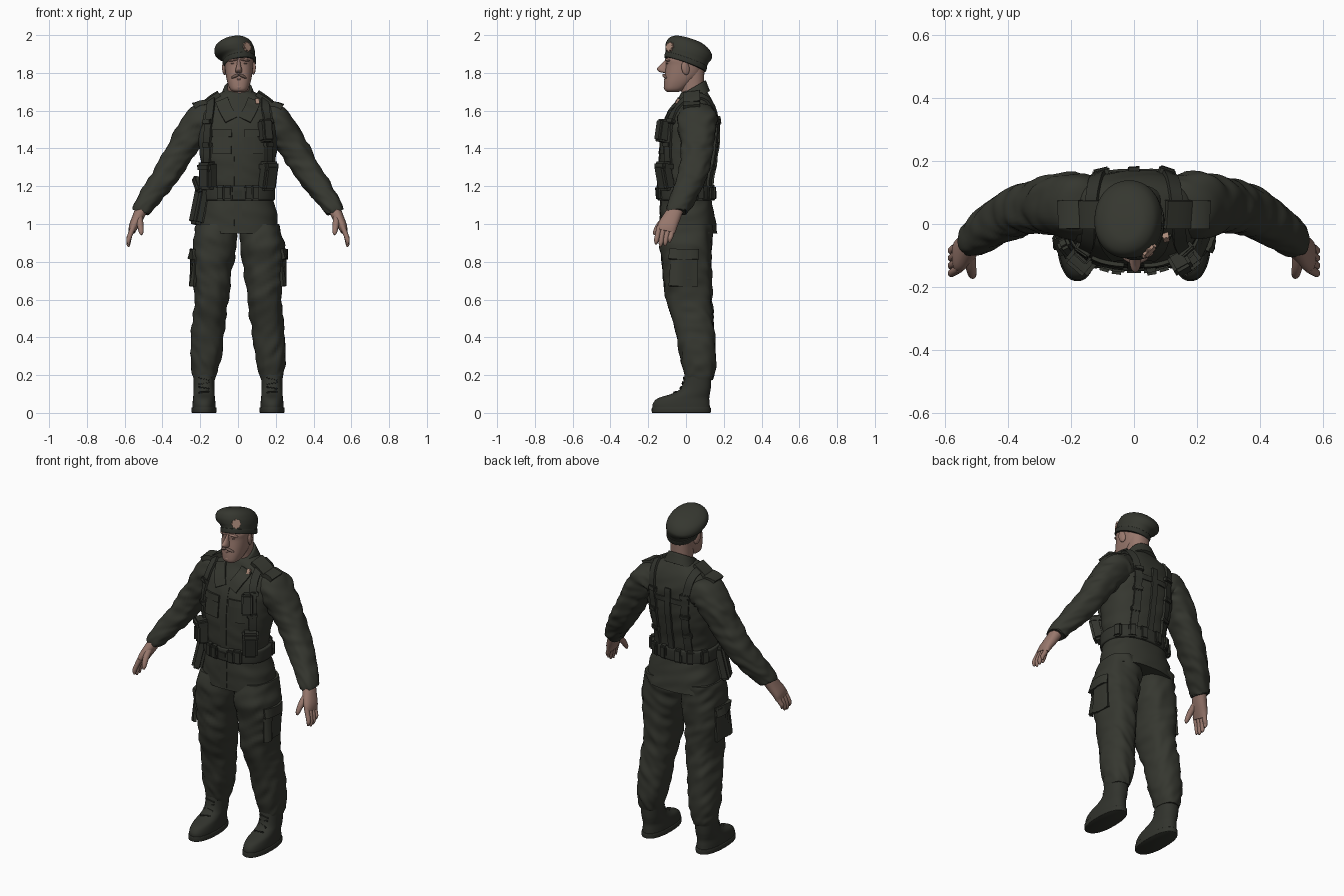
import bpy, bmesh, math
from mathutils import Vector, Matrix, Euler, noise
from mathutils.bvhtree import BVHTree

if "Cube" in bpy.data.objects:
    bpy.data.objects.remove(bpy.data.objects["Cube"])


def material(name, *rgb):
    m = bpy.data.materials.new(name)
    m.use_nodes = True
    m.diffuse_color = (*rgb, 1)
    m.node_tree.nodes["Principled BSDF"].inputs["Base Color"].default_value = (*rgb, 1)
    return m


OLIVE = material("olive_cloth", 0.036, 0.038, 0.029)
GEAR = material("dark_webbing", 0.031, 0.033, 0.026)
SKIN = material("skin", 0.31, 0.185, 0.15)
HAIR = material("greying_hair", 0.17, 0.11, 0.09)
BADGE = material("badge_metal", 0.40, 0.25, 0.19)
UP = Vector((0, 0, 1))


def finish(name, bm, mat, angle=40):
    bmesh.ops.recalc_face_normals(bm, faces=bm.faces[:])
    mesh = bpy.data.meshes.new(name)
    bm.to_mesh(mesh)
    mesh.materials.append(mat)
    mesh.shade_smooth()
    mesh.set_sharp_from_angle(angle=math.radians(angle))
    bpy.context.collection.objects.link(bpy.data.objects.new(name, mesh))
    bm.normal_update()
    tree = BVHTree.FromBMesh(bm)
    bm.free()
    return tree


def spline(points, steps):
    """Smooth list through points of any dimension."""
    p = [Vector(q) for q in points]
    p = [p[0]] + p + [p[-1]]
    out = []
    for i in range(1, len(p) - 2):
        a, b, c, d = p[i - 1:i + 3]
        for k in range(steps):
            t = k / steps
            out.append(0.5 * (2 * b + (c - a) * t + (2 * a - 5 * b + 4 * c - d) * t * t
                              + (3 * b - a - 3 * c + d) * t ** 3))
    return out + [p[-1]]


def loft(name, rings, mat, side=1, level=True, n=40, power=2.3, folds=0.0,
         steps=6, tilt=0.0, matrix=None):
    """Skin through rings of (x, y, z, half width, half depth)."""
    rings = spline(rings, steps)
    bm = bmesh.new()
    rows, run = [], 0.0
    for i, r in enumerate(rings):
        c = Vector(r[:3])
        ahead = Vector(rings[min(i + 1, len(rings) - 1)][:3])
        back = Vector(rings[max(i - 1, 0)][:3])
        run += (c - back).length
        u, v = Vector((1, 0, 0)), Vector((0, 1, 0))
        if not level:
            t = (ahead - back).normalized()
            v = (v - t * v.dot(t)).normalized()
            u = v.cross(t)
        row = []
        for k in range(n):
            a = math.tau * k / n
            ca, sa = math.cos(a), math.sin(a)
            fold = 1 + folds * noise.noise((ca * 1.6 + side * 3, sa * 1.6, run * 22 + ca * 2))
            x = math.copysign(abs(ca) ** (2 / power), ca) * r[3] * fold
            y = math.copysign(abs(sa) ** (2 / power), sa) * r[4] * fold
            q = c + u * x + v * y + UP * tilt * y
            row.append(bm.verts.new((q.x * side, q.y, q.z)))
        rows.append(row)
    for lo, hi in zip(rows, rows[1:]):
        for k in range(n):
            bm.faces.new((lo[k], lo[(k + 1) % n], hi[(k + 1) % n], hi[k]))
    bm.faces.new(rows[0])
    bm.faces.new(rows[-1])
    if matrix:
        bm.transform(matrix)
    return finish(name, bm, mat)


def ball(name, loc, size, mat, rot=(0, 0, 0)):
    bm = bmesh.new()
    m = Matrix.LocRotScale(Vector(loc), Euler(rot), Vector(size))
    bmesh.ops.create_uvsphere(bm, u_segments=20, v_segments=12, radius=1, matrix=m)
    finish(name, bm, mat)


def cast(trees, origin, target):
    """First surface point seen from origin looking at target."""
    origin, target = Vector(origin), Vector(target)
    hits = [t.ray_cast(origin, (target - origin).normalized()) for t in trees]
    hits = [h for h in hits if h[0] is not None]
    return min(hits, key=lambda h: h[3])[:2] if hits else None


def box_on(name, tree, origin, target, size, mat, sink=0.015, bevel=0.008, spin=0.0):
    """Bevelled box lying on a surface; size is width, height, depth."""
    hit = cast([tree], origin, target)
    if not hit:
        return
    p, nrm = hit
    bm = bmesh.new()
    bmesh.ops.create_cube(bm, size=1)
    bm.transform(Matrix.Diagonal((*size, 1)))
    bmesh.ops.bevel(bm, geom=bm.edges[:], offset=bevel, segments=2, affect='EDGES')
    turn = nrm.to_track_quat('Z', 'Y').to_matrix().to_4x4() @ Matrix.Rotation(spin, 4, 'Z')
    bm.transform(Matrix.Translation(p + nrm * (size[2] / 2 - sink)) @ turn)
    finish(name, bm, mat)


def strap(name, trees, path, width, mat, thick=0.012, steps=8):
    """Flat band draped over surfaces along a path of (origin, target)."""
    rays = spline([(*o, *t) for o, t in path], steps)
    hits = [h for h in (cast(trees, r[:3], r[3:]) for r in rays) if h]
    bm = bmesh.new()
    rows = []
    for i, (p, nrm) in enumerate(hits):
        t = hits[min(i + 1, len(hits) - 1)][0] - hits[max(i - 1, 0)][0]
        w = t.cross(nrm).normalized() * width / 2
        top, low = p + nrm * thick, p - nrm * thick
        rows.append([bm.verts.new(q) for q in (top - w, top + w, low + w, low - w)])
    for a, b in zip(rows, rows[1:]):
        for k in range(4):
            bm.faces.new((a[k], a[(k + 1) % 4], b[(k + 1) % 4], b[k]))
    bm.faces.new(rows[0])
    bm.faces.new(rows[-1])
    finish(name, bm, mat, 50)


def front(x, z):
    return (x, -1, z), (x, 0, z)


def rear(x, z):
    return (x, 1, z), (x, 0, z)


def around(deg, z, x=0):
    a = math.radians(deg)
    return (x + math.sin(a), -math.cos(a), z), (x, 0, z)


# Jacket, belt and collar
jacket = loft("jacket", [
    (0, .015, .95, .218, .152), (0, .008, 1.05, .205, .143), (0, 0, 1.15, .18, .133),
    (0, 0, 1.25, .186, .138), (0, .012, 1.38, .205, .15), (0, .023, 1.5, .212, .148),
    (0, .035, 1.58, .206, .13), (0, .047, 1.64, .175, .1), (0, .045, 1.685, .112, .076),
    (0, .045, 1.705, .07, .06)], OLIVE, n=64, folds=.035, steps=8)
loft("belt", [(0, 0, 1.125, .19, .143), (0, 0, 1.135, .196, .149),
              (0, 0, 1.19, .196, .149), (0, 0, 1.2, .19, .143)], GEAR, n=64)
loft("collar", [(0, .042, 1.655, .1, .085), (0, .038, 1.69, .085, .077),
                (0, .035, 1.718, .073, .07), (0, .035, 1.721, .063, .06)], OLIVE, tilt=.58)
strap("button_placket", [jacket], [front(0, .96), front(0, 1.25), front(0, 1.6)], .04, OLIVE, .004)
box_on("belt_buckle", jacket, *front(0, 1.163), (.06, .05, .022), GEAR, 0)

for side, label in ((1, "left"), (-1, "right")):
    # Sleeves and hands
    sleeve = loft(label + "_sleeve", [
        (.13, .06, 1.56, .08, .095), (.192, .06, 1.546, .091, .105), (.26, .06, 1.458, .081, .094),
        (.32, .055, 1.36, .075, .082), (.38, .035, 1.262, .07, .077), (.45, -.005, 1.165, .06, .068),
        (.505, -.045, 1.085, .05, .058), (.515, -.05, 1.065, .044, .05)],
        OLIVE, side, level=False, folds=.12, steps=10)
    loft(label + "_palm", [(.505, -.045, 1.09, .033, .038), (.53, -.075, 1.035, .03, .046),
                           (.552, -.098, .99, .025, .051), (.562, -.106, .96, .018, .049)],
         SKIN, side, level=False, n=20)
    for i in range(4):
        y, drop = -.141 + i * .024, (.012, 0, .004, .022)[i]
        loft(f"{label}_finger_{i + 1}", [
            (.554, y, .985, .014, .014), (.572, y - .01, .94, .013, .0135),
            (.58, y - .016, .9 + drop, .0115, .012), (.577, y - .018, .88 + drop, .005, .005)],
            SKIN, side, level=False, n=12, power=2)
    loft(label + "_thumb", [(.525, -.09, 1.04, .022, .022), (.518, -.137, .998, .017, .017),
                            (.513, -.161, .96, .013, .013), (.511, -.168, .942, .005, .005)],
         SKIN, side, level=False, n=12, power=2)

    # Trousers and draped cargo pocket
    leg = loft(label + "_trouser_leg", [
        (.11, .012, 1.0, .108, .13), (.125, 0, .89, .118, .137), (.138, .008, .75, .106, .129),
        (.14, .016, .6, .091, .121), (.158, .045, .45, .087, .103), (.17, .063, .3, .081, .095),
        (.177, .07, .215, .067, .083), (.178, .07, .175, .056, .07)],
        OLIVE, side, folds=.1, steps=10)
    sweep = (48, 75, 100, 122)
    strap(label + "_cargo_pocket", [leg], [around(side * d, .765, side * .137) for d in sweep],
          .19, OLIVE, .009)
    strap(label + "_cargo_flap", [leg], [around(side * d, .84, side * .137) for d in sweep],
          .055, OLIVE, .014)

    # Boots
    boot = loft(label + "_boot", [
        (.18, -.025, .02, .062, .152), (.18, -.025, .05, .061, .15), (.18, -.012, .078, .058, .135),
        (.18, .03, .105, .056, .097), (.18, .055, .14, .055, .077), (.18, .066, .23, .056, .07)],
        GEAR, side)
    loft(label + "_boot_sole", [(.18, -.025, 0, .063, .152), (.18, -.025, .004, .066, .156),
                                (.18, -.025, .026, .066, .156), (.18, -.025, .03, .06, .15)], GEAR, side)
    for i in range(4):
        z = .11 + i * .024
        box_on(f"{label}_boot_lace_{i + 1}", boot, (side * .18, -1, z), (side * .18, 0, z),
               (.06, .009, .012), GEAR, .007, .003, spin=.2 * (-1) ** i)

    # Epaulette, lapel and chest pocket
    strap(label + "_epaulette", [jacket, sleeve],
          [((side * x, .03, 3), (side * x, .03, 1)) for x in (.1, .165, .235)], .09, OLIVE, .013)
    strap(label + "_lapel", [jacket], [front(side * .085, 1.655), front(side * .068, 1.61),
                                       front(side * .035, 1.55)], .07, OLIVE, .008)
    strap(label + "_chest_pocket", [jacket], [front(side * x, 1.43) for x in (.035, .085, .13)],
          .12, OLIVE, .006)
    strap(label + "_chest_flap", [jacket], [front(side * x, 1.48) for x in (.032, .085, .133)],
          .04, OLIVE, .011)

    # Harness over the shoulder and down the back
    s = side
    strap(label + "_harness_strap", [jacket], [
        front(s * .155, 1.19), front(s * .16, 1.38), front(s * .155, 1.53),
        ((s * .145, -.6, 2.1), (s * .145, .03, 1.52)), ((s * .135, .04, 2.5), (s * .135, .04, 1.5)),
        ((s * .12, .65, 2.1), (s * .12, .04, 1.52)), rear(s * .105, 1.5), rear(s * .1, 1.35),
        rear(s * .1, 1.19)], .042, GEAR)
    for i, z in enumerate((1.3, 1.42, 1.54)):
        box_on(f"{label}_front_buckle_{i + 1}", jacket, *front(s * .158, z), (.055, .025, .034), GEAR, .01, .005)
        box_on(f"{label}_back_buckle_{i + 1}", jacket, *rear(s * .102, z), (.055, .03, .03), GEAR, .01, .005)

    # Pouches round the belt
    box_on(label + "_ammo_pouch", jacket, *around(s * 57, 1.255), (.085, .145, .07), GEAR, .014, .014)
    box_on(label + "_ammo_flap", jacket, *around(s * 57, 1.305), (.09, .05, .076), GEAR, .014, .012)
    for i, deg in enumerate((22, 36, 112, 136, 160)):
        box_on(f"{label}_belt_pouch_{i + 1}", jacket, *around(s * deg, 1.165),
               (.048, .08, .042), GEAR, .012, .009)

    # Ears, eyes, brows and moustache halves
    ball(label + "_ear", (.005 + s * .077, -.003, 1.825), (.011, .022, .036), SKIN, (.2, 0, s * .3))
    ball(label + "_eye", (.005 + s * .031, -.095, 1.85), (.012, .008, .004), HAIR)
    ball(label + "_brow", (.005 + s * .031, -.097, 1.868), (.028, .012, .007), SKIN, (0, s * .12, s * .3))
    ball(label + "_moustache", (.005 + s * .019, -.112, 1.783), (.026, .011, .008), HAIR, (0, s * .4, s * .4))

# Back webbing
strap("centre_back_strap", [jacket], [rear(0, 1.19), rear(0, 1.4), rear(0, 1.57)], .036, GEAR)
strap("back_cross_strap", [jacket], [rear(x, 1.5) for x in (-.13, 0, .13)], .03, GEAR, .007)

# Radio, holster and sidearm
box_on("chest_radio", jacket, *front(.135, 1.49), (.062, .12, .065), GEAR, .008, .01)
box_on("holster", jacket, *around(-75, 1.09), (.085, .2, .06), GEAR, .005, .014)
box_on("pistol_grip", jacket, *around(-72, 1.215), (.04, .09, .04), GEAR, -.025, .01, spin=.5)

# Head and neck
loft("neck", [(.003, .045, 1.6, .062, .06), (.003, .035, 1.7, .058, .06),
              (.003, .03, 1.83, .06, .068)], SKIN)
loft("head", [
    (.005, -.07, 1.698, .026, .028), (.005, -.062, 1.712, .046, .052), (.005, -.042, 1.745, .06, .074),
    (.005, -.018, 1.79, .07, .094), (.005, -.006, 1.84, .075, .1), (.005, -.002, 1.875, .077, .102),
    (.005, .012, 1.905, .066, .082), (.005, .015, 1.92, .04, .05)], SKIN, power=2.4)
loft("nose", [(.004, -.096, 1.872, .007, .012), (.004, -.108, 1.845, .01, .024),
              (.004, -.122, 1.822, .016, .032), (.004, -.118, 1.806, .018, .024),
              (.004, -.105, 1.8, .012, .012)], SKIN, n=16, power=2)
ball("lower_lip", (.005, -.107, 1.766), (.022, .009, .006), SKIN)
ball("chin", (.005, -.094, 1.725), (.026, .024, .02), SKIN)

# Beret, tipped back and to one side
tip = Matrix.Translation((.002, .004, 1.878)) @ Euler((-.28, -.16, 0)).to_matrix().to_4x4()
beret = loft("beret", [
    (.003, 0, -.03, .083, .112), (.002, 0, .004, .088, .117), (-.01, 0, .026, .102, .125),
    (-.016, -.002, .052, .105, .127), (-.016, -.01, .08, .092, .11), (-.012, -.018, .099, .06, .074),
    (-.01, -.022, .105, .02, .026)], OLIVE, power=2.1, matrix=tip)
loft("beret_band", [(.003, 0, -.036, .08, .108), (.003, 0, -.034, .087, .116),
                    (.003, 0, -.012, .089, .118), (.003, 0, -.01, .084, .113)],
     GEAR, power=2.1, tilt=-.06, matrix=tip)
for i in range(2):
    box_on(f"beret_badge_{i + 1}", beret, (.5, -1, 1.955), (.005, 0, 1.935), (.042, .042, .012),
           BADGE, .004, .002, spin=i * math.pi / 4)
box_on("collar_badge", jacket, *front(.1, 1.645), (.02, .03, .026), BADGE, .008, .002)
